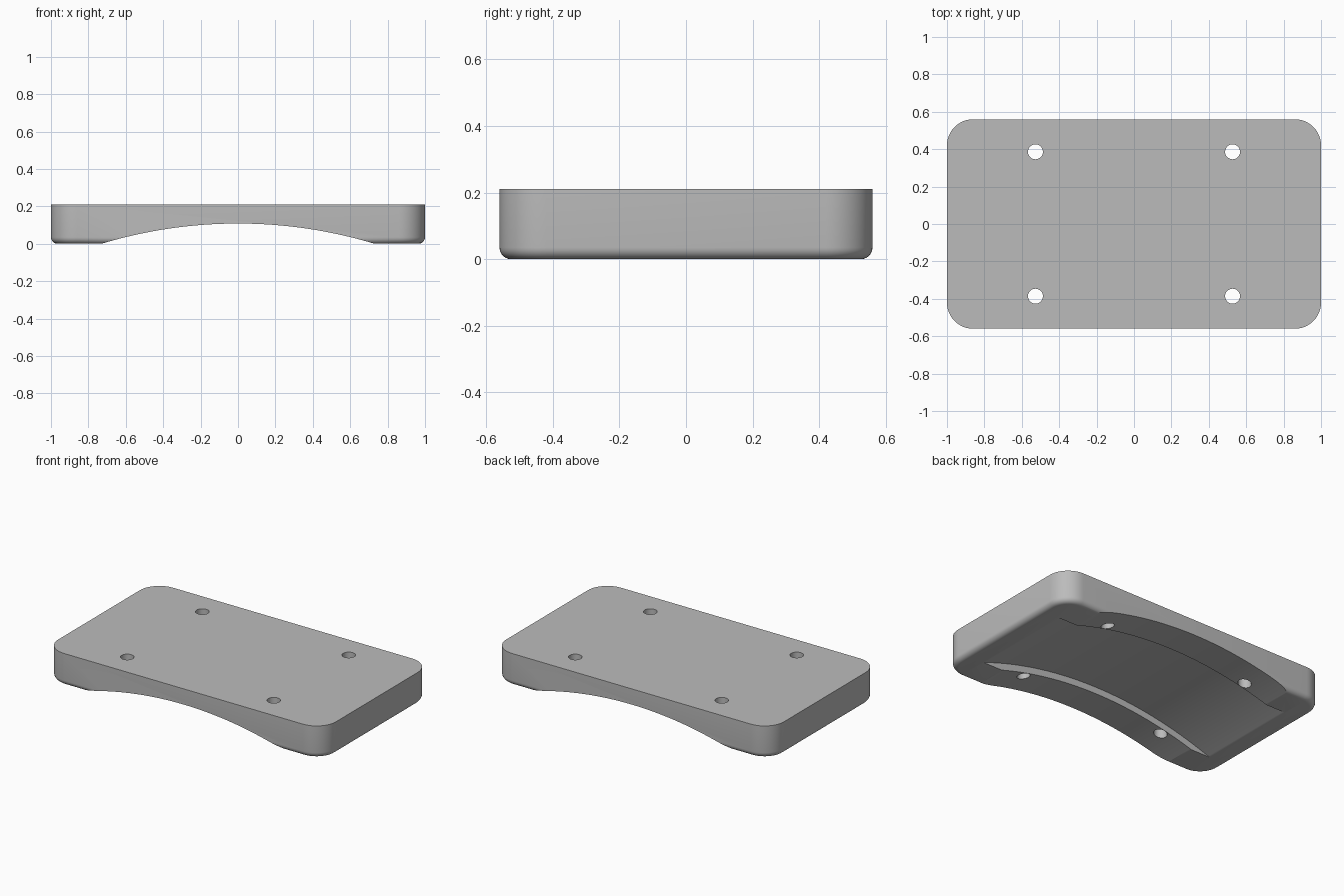
import bpy, bmesh, math

if "Cube" in bpy.data.objects:
    bpy.data.objects.remove(bpy.data.objects["Cube"])

LENGTH, WIDTH, HEIGHT = 2.0, 1.12, 0.21
CORNER, FILLET = 0.14, 0.035
ARCH_HALF, ARCH_RISE = 0.73, 0.108
CHANNEL_HALF, CHANNEL_WIDTH = 0.87, 0.688
HOLE_X, HOLE_Y, HOLE_RADIUS = 0.527, 0.386, 0.04

grey = bpy.data.materials.new("plain grey")
grey.use_nodes = True
colour = (0.5, 0.5, 0.5, 1)
grey.diffuse_color = colour
grey.node_tree.nodes["Principled BSDF"].inputs["Base Color"].default_value = colour


def add_object(name, bm):
    mesh = bpy.data.meshes.new(name)
    bmesh.ops.recalc_face_normals(bm, faces=bm.faces)
    bm.to_mesh(mesh)
    bm.free()
    mesh.materials.append(grey)
    obj = bpy.data.objects.new(name, mesh)
    bpy.context.collection.objects.link(obj)
    return obj


def arch_cutter(name, radius, centre_z, half, width):
    """Circular arc over the span, closed below the plate, extruded along y."""
    sweep = math.asin(half / radius) * 1.03
    steps = 48
    points = [(-half * 1.03, -0.2), (half * 1.03, -0.2)]
    for i in range(steps + 1):
        a = sweep * (1 - 2 * i / steps)
        points.append((radius * math.sin(a), centre_z + radius * math.cos(a)))
    bm = bmesh.new()
    face = bm.faces.new([bm.verts.new((x, -width / 2, z)) for x, z in points])
    side = bmesh.ops.extrude_face_region(bm, geom=[face])["geom"]
    moved = [v for v in side if isinstance(v, bmesh.types.BMVert)]
    bmesh.ops.translate(bm, verts=moved, vec=(0, width, 0))
    return add_object(name, bm)


def hole_cutter(name, x, y):
    bm = bmesh.new()
    bmesh.ops.create_cone(bm, cap_ends=True, segments=32, radius1=HOLE_RADIUS,
                          radius2=HOLE_RADIUS, depth=1)
    bmesh.ops.translate(bm, verts=bm.verts, vec=(x, y, 0))
    return add_object(name, bm)


# Plate with rounded corners and a filleted lower rim
bm = bmesh.new()
bmesh.ops.create_cube(bm, size=1)
bmesh.ops.scale(bm, verts=bm.verts, vec=(LENGTH, WIDTH, HEIGHT))
bmesh.ops.translate(bm, verts=bm.verts, vec=(0, 0, HEIGHT / 2))
upright = [e for e in bm.edges if abs(e.verts[0].co.z - e.verts[1].co.z) > 0.1]
bmesh.ops.bevel(bm, geom=upright, offset=CORNER, segments=12, profile=0.5,
                affect='EDGES')
rim = [e for e in bm.edges if all(v.co.z < 0.001 for v in e.verts)]
bmesh.ops.bevel(bm, geom=rim, offset=FILLET, segments=6, profile=0.5,
                affect='EDGES')
plate = add_object("mounting_plate", bm)

# Arched underside, deeper concentric channel, and four through holes
radius = (ARCH_HALF ** 2 + ARCH_RISE ** 2) / (2 * ARCH_RISE)
centre_z = ARCH_RISE - radius
cutters = [
    arch_cutter("arch_cutter", radius, centre_z, ARCH_HALF, 2),
    arch_cutter("channel_cutter", math.hypot(CHANNEL_HALF, centre_z), centre_z,
                CHANNEL_HALF, CHANNEL_WIDTH),
]
for sx in (-1, 1):
    for sy in (-1, 1):
        cutters.append(hole_cutter("hole_cutter", sx * HOLE_X, sy * HOLE_Y))

bpy.ops.object.select_all(action='DESELECT')
plate.select_set(True)
bpy.context.view_layer.objects.active = plate
for cutter in cutters:
    cut = plate.modifiers.new("cut", 'BOOLEAN')
    cut.operation = 'DIFFERENCE'
    cut.solver = 'EXACT'
    cut.object = cutter
    bpy.ops.object.modifier_apply(modifier=cut.name)
    bpy.data.objects.remove(cutter)

bpy.ops.object.shade_smooth_by_angle(angle=math.radians(25))
